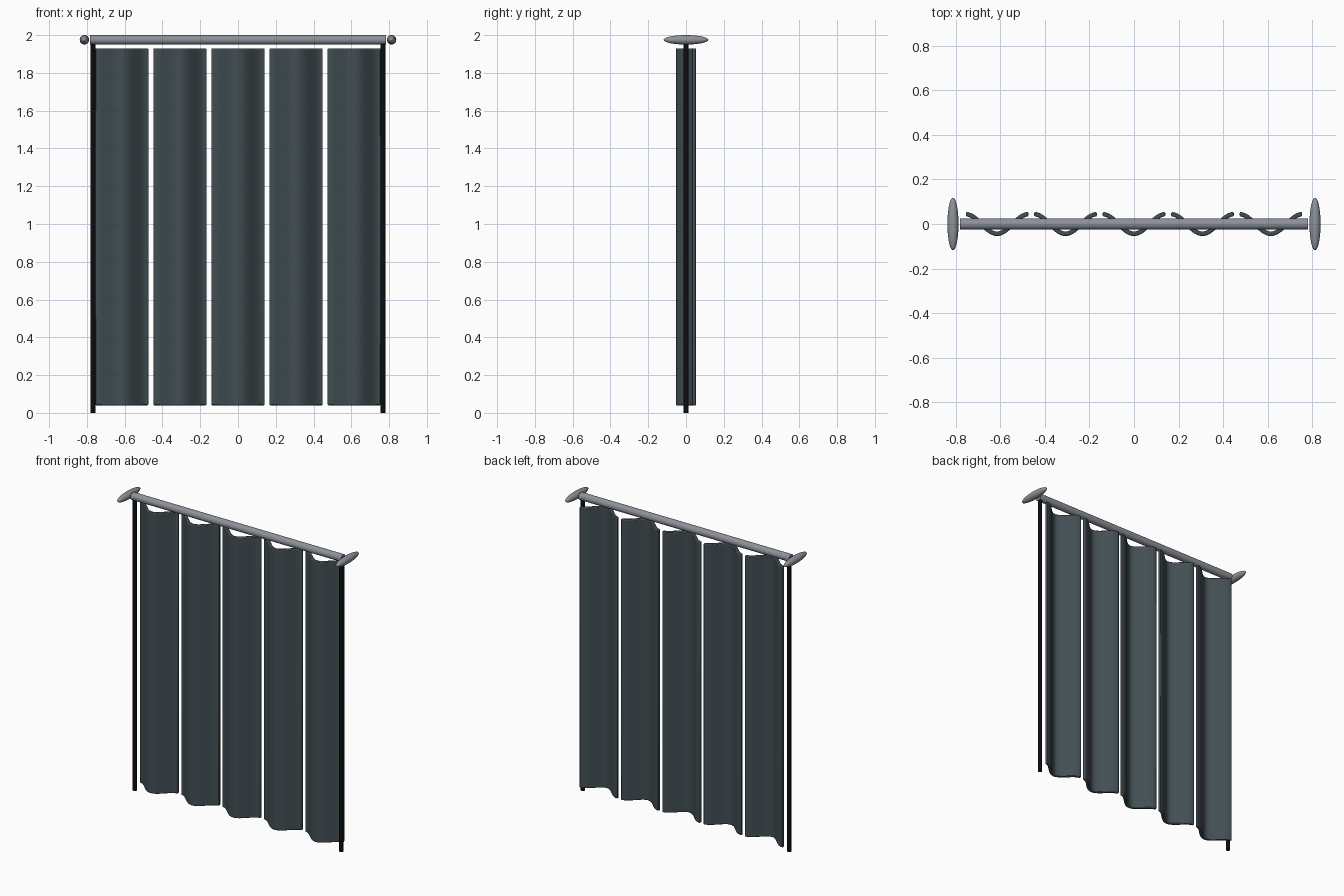
import bpy, bmesh, math

cube = bpy.data.objects.get("Cube")
if cube:
    bpy.data.objects.remove(cube, do_unlink=True)


def material(name, colour):
    mat = bpy.data.materials.new(name)
    mat.use_nodes = True
    mat.diffuse_color = (*colour, 1)
    mat.node_tree.nodes["Principled BSDF"].inputs["Base Color"].default_value = (*colour, 1)
    return mat


fabric = material("slate fabric", (0.055, 0.078, 0.088))
metal = material("grey metal", (0.27, 0.29, 0.32))
black = material("black cord", (0.004, 0.004, 0.005))


def finish(obj, name, mat, angle=40):
    obj.name = name
    obj.data.materials.append(mat)
    bpy.ops.object.select_all(action="DESELECT")
    obj.select_set(True)
    bpy.context.view_layer.objects.active = obj
    bpy.ops.object.shade_smooth_by_angle(angle=math.radians(angle))
    return obj


# Curtain panels: one thickened wave each, with softly rounded hems
WIDTH, THICK, WAVE, STEPS = 0.285, 0.02, 0.044, 32
BOTTOM, TOP = 0.04, 1.93


def wave_point(t, side):
    x = (t - 0.5) * (WIDTH - 0.004)
    angle = 2 * math.pi * t
    slope = -WAVE * math.sin(angle) * 2 * math.pi / WIDTH
    length = math.hypot(1, slope)
    offset = side * THICK / 2
    return x - slope / length * offset, WAVE * math.cos(angle) + offset / length


def curtain_panel(name, centre_x):
    outline = [wave_point(i / STEPS, -1) for i in range(STEPS + 1)]
    outline += [wave_point(i / STEPS, 1) for i in range(STEPS, -1, -1)]
    bm = bmesh.new()
    face = bm.faces.new([bm.verts.new((x, y, BOTTOM)) for x, y in outline])
    top = bmesh.ops.extrude_face_region(bm, geom=[face])["geom"]
    bmesh.ops.translate(bm, vec=(0, 0, TOP - BOTTOM),
                        verts=[v for v in top if isinstance(v, bmesh.types.BMVert)])
    bmesh.ops.recalc_face_normals(bm, faces=bm.faces)
    mesh = bpy.data.meshes.new(name)
    bm.to_mesh(mesh)
    bm.free()
    obj = bpy.data.objects.new(name, mesh)
    bpy.context.collection.objects.link(obj)
    obj.location.x = centre_x
    finish(obj, name, fabric)
    bevel = obj.modifiers.new("rounded hems", "BEVEL")
    bevel.width = 0.005
    bevel.segments = 2
    bevel.angle_limit = math.radians(50)


for i in range(5):
    curtain_panel(f"curtain_panel_{i + 1}", (i - 2) * 0.3075)

# Rod along the top
bpy.ops.mesh.primitive_cylinder_add(vertices=32, radius=0.025, depth=1.565,
                                    location=(0, 0, 1.975), rotation=(0, math.pi / 2, 0))
finish(bpy.context.object, "rod", metal)

# Flattened finials and hanging cords at both ends
for side, label in ((1, "left"), (-1, "right")):
    bpy.ops.mesh.primitive_uv_sphere_add(segments=32, ring_count=16, radius=1,
                                         location=(side * 0.813, 0, 1.975))
    finial = bpy.context.object
    finial.scale = (0.025, 0.118, 0.025)
    bpy.ops.object.transform_apply(location=False, rotation=False, scale=True)
    finish(finial, f"{label}_finial", metal, 80)

    bpy.ops.mesh.primitive_cylinder_add(vertices=16, radius=0.013, depth=1.96,
                                        location=(side * 0.768, 0, 0.98))
    finish(bpy.context.object, f"{label}_cord", black)
